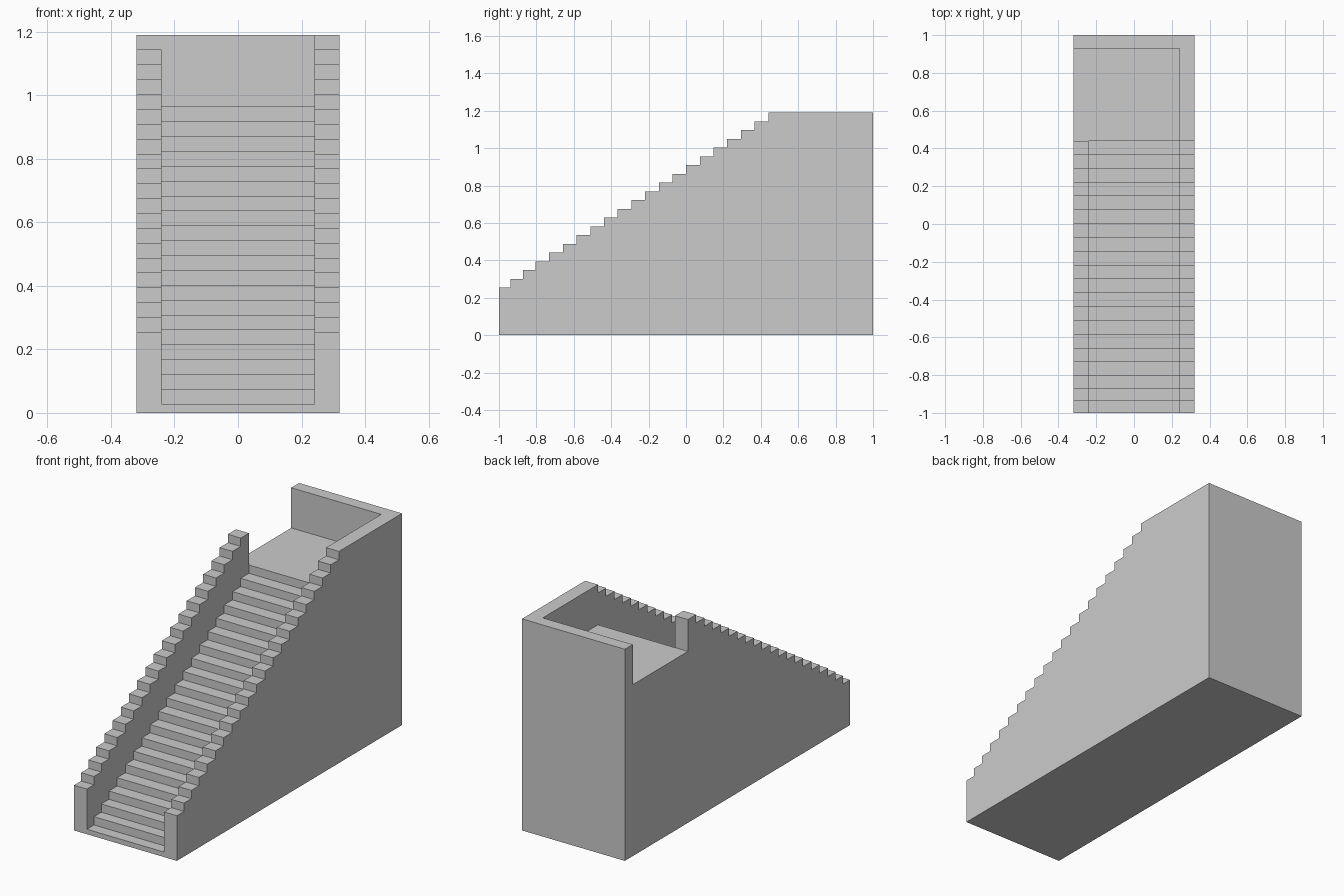
import bpy, bmesh

if "Cube" in bpy.data.objects:
    bpy.data.objects.remove(bpy.data.objects["Cube"])

HALF_W, INNER = 0.32, 0.24      # outer and inner half widths
RISE, STEPS = 0.0468, 20
LANDING_Z, TOP_Z = 0.964, 1.19
STAIR_END, BACK_WALL = 0.44, 0.93

# y positions of the risers: two slightly shorter treads at the bottom
risers = [-0.937, -0.872] + [STAIR_END - 0.0732 * i for i in range(17, -1, -1)]


def staircase(base_z):
    """Stepped profile (y, z) from the front up to the foot of the last riser."""
    pts, z = [(-1, 0), (-1, base_z)], base_z
    for i, y in enumerate(risers):
        pts.append((y, z))
        if i < STEPS - 1:
            z += RISE
            pts.append((y, z))
    return pts


def extrude_profile(name, profile, x0, x1):
    """Solid made by sweeping a side profile from x0 to x1."""
    bm = bmesh.new()
    face = bm.faces.new([bm.verts.new((x0, y, z)) for y, z in profile])
    swept = bmesh.ops.extrude_face_region(bm, geom=[face])["geom"]
    bmesh.ops.translate(bm, vec=(x1 - x0, 0, 0),
                        verts=[g for g in swept if isinstance(g, bmesh.types.BMVert)])
    bmesh.ops.recalc_face_normals(bm, faces=bm.faces)
    mesh = bpy.data.meshes.new(name)
    bm.to_mesh(mesh)
    bm.free()
    obj = bpy.data.objects.new(name, mesh)
    bpy.context.collection.objects.link(obj)
    return obj


# landing followed by the raised back wall
landing_and_back = [(STAIR_END, LANDING_Z), (BACK_WALL, LANDING_Z),
                    (BACK_WALL, TOP_Z), (1, TOP_Z), (1, 0)]

# stairs, landing and back wall between the side walls
extrude_profile("stairs_and_landing",
                staircase(LANDING_Z - STEPS * RISE) + landing_and_back, -INNER, INNER)

# left wall, open beside the landing
wall_base = TOP_Z - STEPS * RISE
extrude_profile("left_wall", staircase(wall_base) + landing_and_back, -HALF_W, -INNER)

# right wall, closed all the way to the back
extrude_profile("right_wall",
                staircase(wall_base) + [(STAIR_END, TOP_Z), (1, TOP_Z), (1, 0)],
                INNER, HALF_W)
